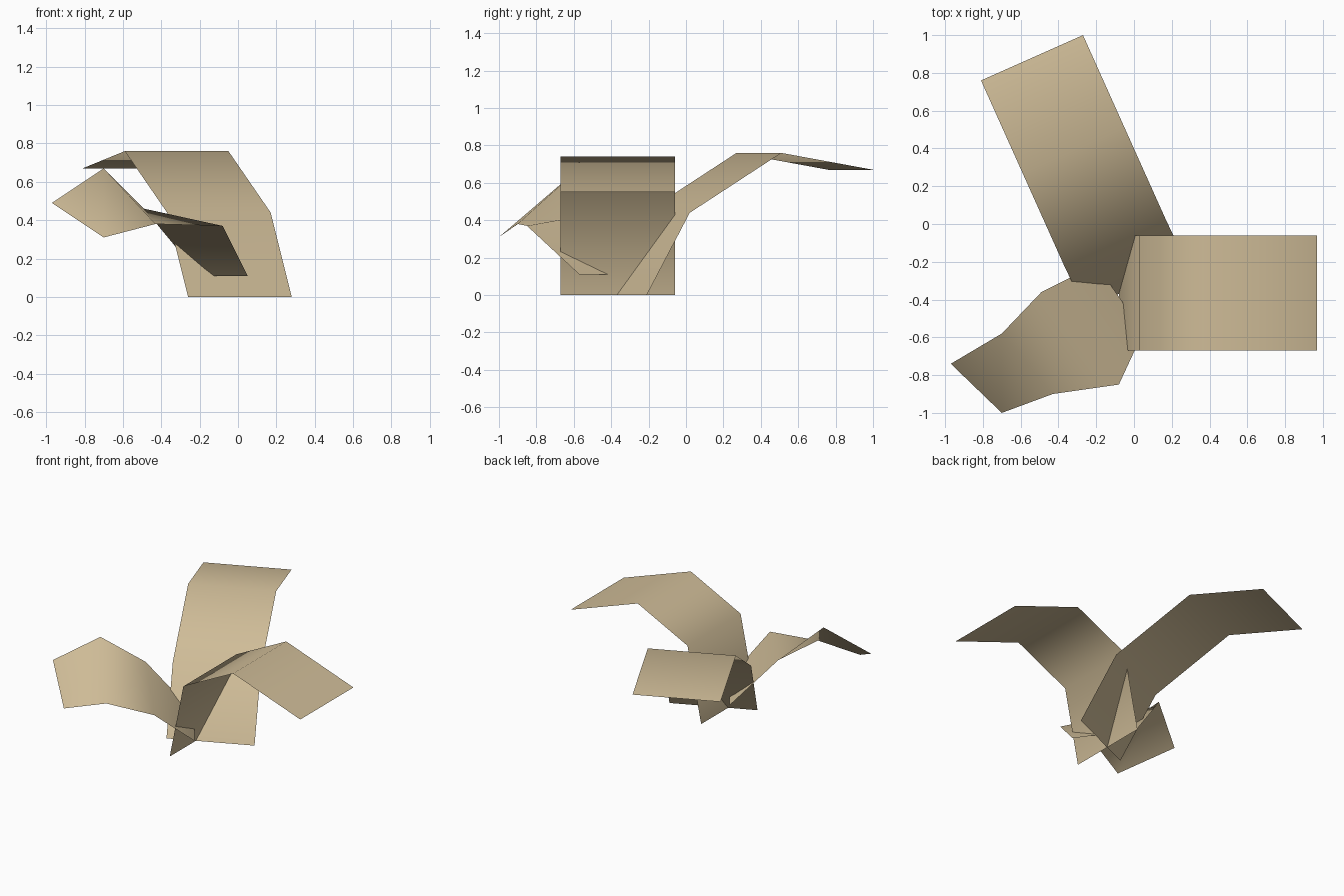
import bpy
import bmesh
from mathutils import Vector

cube = bpy.data.objects.get("Cube")
if cube:
    bpy.data.objects.remove(cube, do_unlink=True)

# Dry straw colour shared by every leaf
straw = bpy.data.materials.new("straw_tan")
straw.use_nodes = True
colour = (0.62, 0.50, 0.31, 1.0)
straw.diffuse_color = colour
bsdf = straw.node_tree.nodes["Principled BSDF"]
bsdf.inputs["Base Color"].default_value = colour
bsdf.inputs["Roughness"].default_value = 0.9


def leaf(name, left, right):
    """Smooth strip of quads between two edge paths, running base to tip."""
    bm = bmesh.new()
    lv = [bm.verts.new(p) for p in left]
    rv = [bm.verts.new(p) for p in right]
    for i in range(len(lv) - 1):
        face = bm.faces.new((rv[i], rv[i + 1], lv[i + 1], lv[i]))
        face.smooth = True
    mesh = bpy.data.meshes.new(name)
    bm.to_mesh(mesh)
    bm.free()
    mesh.materials.append(straw)
    obj = bpy.data.objects.new(name, mesh)
    bpy.context.collection.objects.link(obj)
    return obj


def straight_leaf(name, right, width):
    """Leaf of constant width: the left edge is the right edge shifted."""
    left = [Vector(p) + Vector(width) for p in right]
    return leaf(name, left, right)


# Tall leaf arching to the back
straight_leaf("back_leaf",
              [(0.28, -0.21, 0), (0.17, 0.02, 0.44),
               (-0.05, 0.51, 0.76), (-0.27, 1.0, 0.67)],
              (-0.54, -0.24, 0))

# Leaf arching to the left side
straight_leaf("left_leaf",
              [(-0.08, -0.67, 0), (0.03, -0.67, 0.54),
               (0.43, -0.67, 0.74), (0.97, -0.67, 0.55)],
              (0, 0.61, 0))

# Low twisted leaf towards the front right, narrowing to its tip
leaf("front_right_leaf",
     [(0.05, -0.57, 0.11), (-0.08, -0.85, 0.37),
      (-0.43, -0.90, 0.38), (-0.70, -1.0, 0.31)],
     [(-0.20, -0.215, 0.11), (-0.49, -0.36, 0.46),
      (-0.70, -0.58, 0.67), (-0.97, -0.74, 0.49)])
